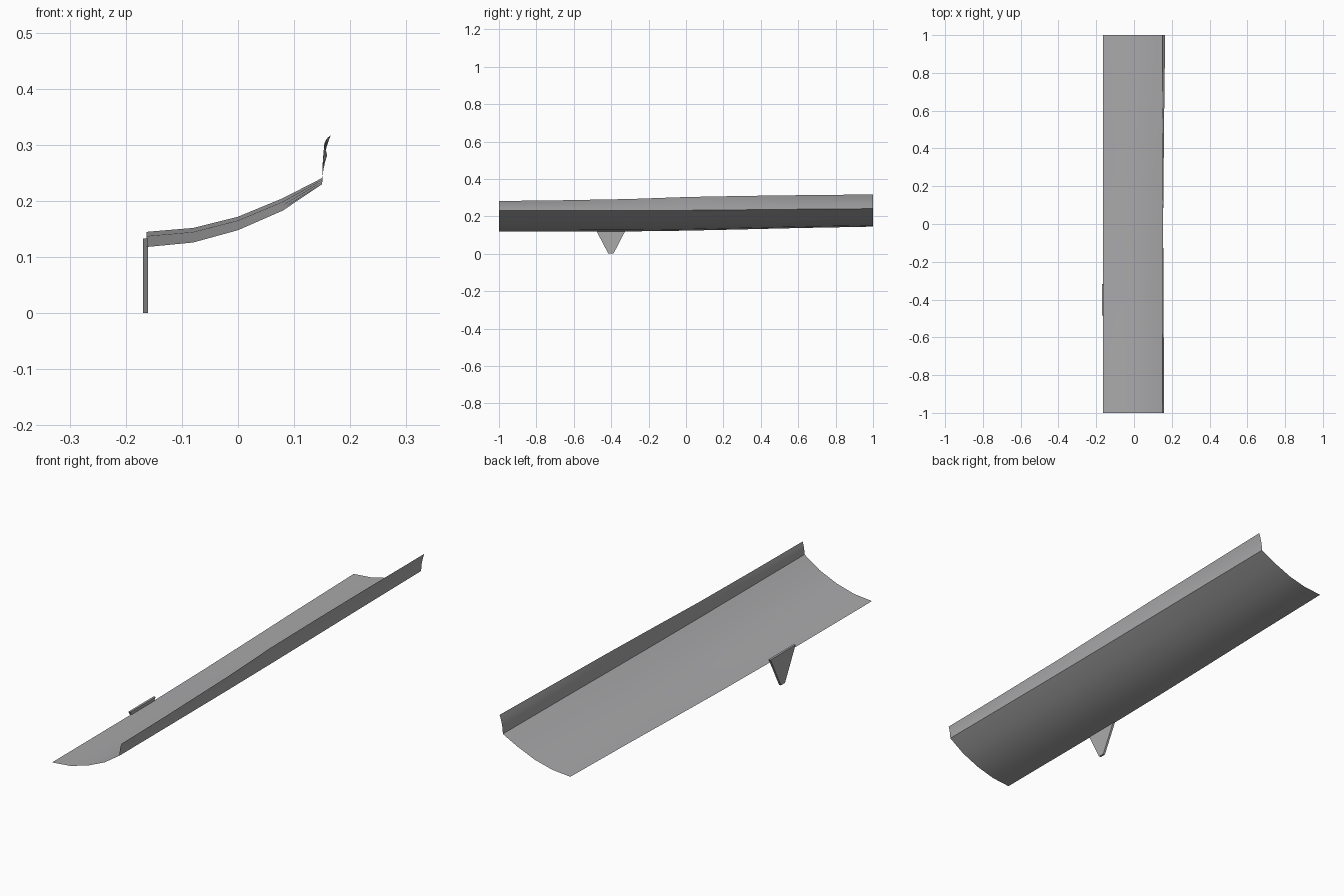
import bpy, bmesh

if "Cube" in bpy.data.objects:
    bpy.data.objects.remove(bpy.data.objects["Cube"])

grey = bpy.data.materials.new("plain grey")
grey.diffuse_color = (0.4, 0.4, 0.41, 1)
grey.use_nodes = True
grey.node_tree.nodes["Principled BSDF"].inputs["Base Color"].default_value = grey.diffuse_color


def finish(name, bm):
    me = bpy.data.meshes.new(name)
    bm.to_mesh(me)
    bm.free()
    ob = bpy.data.objects.new(name, me)
    bpy.context.collection.objects.link(ob)
    me.materials.append(grey)
    return ob


def loft(name, stations):
    """Skin a row of equal-length cross-sections along y."""
    bm = bmesh.new()
    rows = [[bm.verts.new((x, y, z)) for x, z in pts] for y, pts in stations]
    for a, b in zip(rows, rows[1:]):
        for i in range(len(a) - 1):
            bm.faces.new((a[i], a[i + 1], b[i + 1], b[i]))
    ob = finish(name, bm)
    ob.data.shade_smooth()
    return ob


# Cross-section heights of the curved tray at its two ends
xs = (-0.163, -0.08, 0.0, 0.08, 0.15)
front_z = (0.118, 0.126, 0.148, 0.183, 0.23)
back_z = (0.145, 0.152, 0.172, 0.205, 0.241)
# y, tray blend (front to back), lip height, lip overhang
lengthwise = ((-1, 0, 0.052, 0.009), (-0.7, 0.02, 0.055, 0.008),
              (-0.3, 0.05, 0.062, 0.006), (0, 0.2, 0.071, 0.004),
              (0.3, 0.45, 0.074, 0.007), (0.6, 0.72, 0.075, 0.01),
              (1, 1, 0.076, 0.015))

tray, lip = [], []
for y, t, h, out in lengthwise:
    pts = [(x, a + (b - a) * t) for x, a, b in zip(xs, front_z, back_z)]
    tray.append((y, pts))
    x0, z0 = pts[-1]
    # Lip rises straight, then flares outward
    lip.append((y, [(x0 + out * k ** 2, z0 + h * k) for k in (0, 0.25, 0.5, 0.75, 1)]))

loft("curved_tray", tray)
loft("raised_lip", lip)

# Tapered side foot
bm = bmesh.new()
outline = ((-0.415, 0), (-0.388, 0), (-0.326, 0.12), (-0.318, 0.133),
           (-0.485, 0.133), (-0.478, 0.12))
face = bm.faces.new([bm.verts.new((-0.169, y, z)) for y, z in outline])
ext = bmesh.ops.extrude_face_region(bm, geom=[face])
for v in ext["geom"]:
    if isinstance(v, bmesh.types.BMVert):
        v.co.x = -0.160
bmesh.ops.recalc_face_normals(bm, faces=bm.faces)
finish("tapered_foot", bm)
